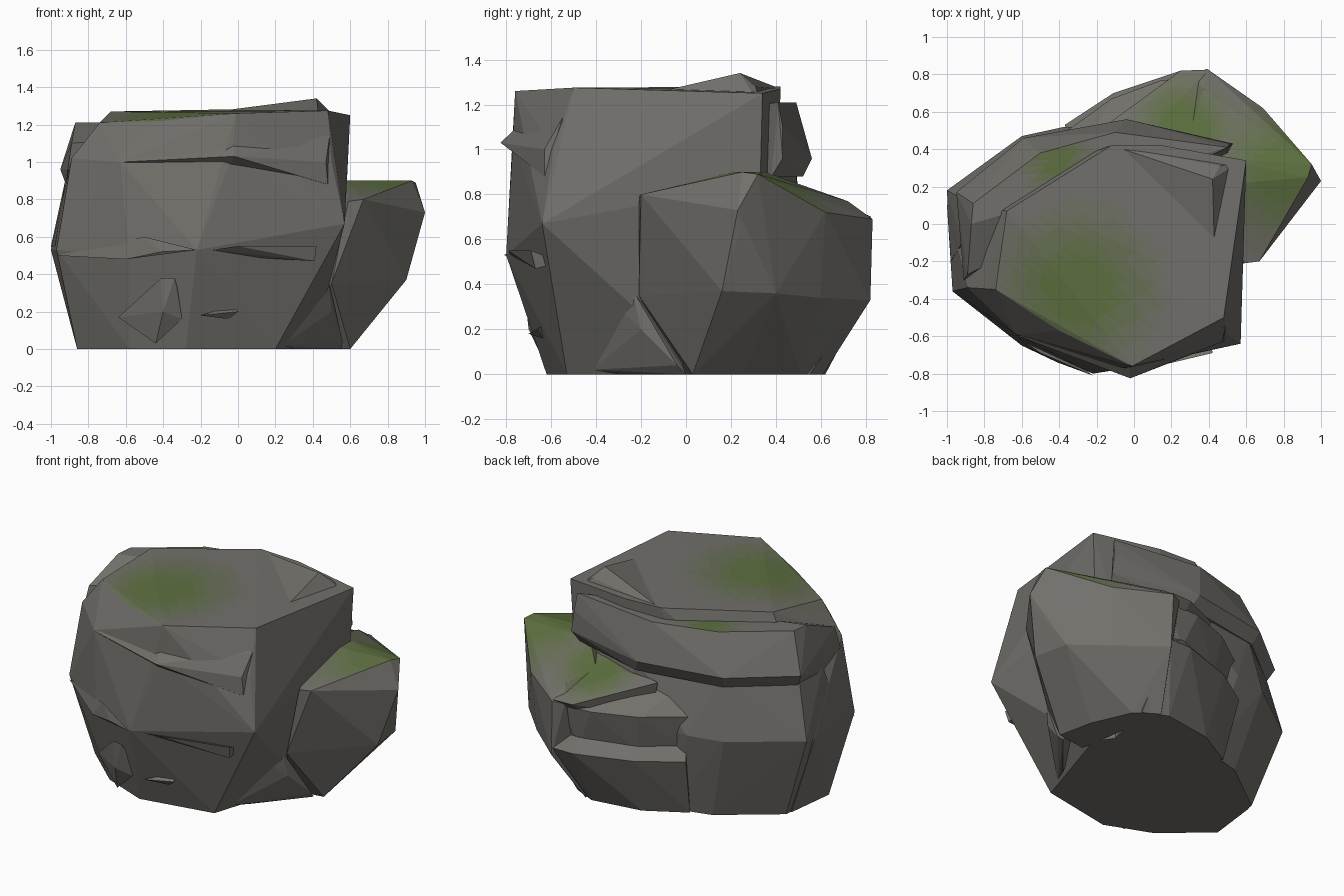
import bpy, bmesh
from mathutils import Vector

# Stone-to-moss colour steps
STONE, MOSS = Vector((0.17, 0.162, 0.147)), Vector((0.11, 0.16, 0.05))
MATS = []
for i in range(6):
    m = bpy.data.materials.new("stone" if i == 0 else f"moss_{i}")
    m.diffuse_color = (*STONE.lerp(MOSS, i / 5), 1)
    MATS.append(m)


def rock(name, points, moss=()):
    """Faceted convex stone; moss is a list of (x, y, radius) patches on top."""
    bm = bmesh.new()
    for p in points:
        bm.verts.new(p)
    res = bmesh.ops.convex_hull(bm, input=bm.verts[:])
    junk = {g for g in res["geom_interior"] + res["geom_unused"]
            if isinstance(g, bmesh.types.BMVert)}
    bmesh.ops.delete(bm, geom=list(junk), context="VERTS")
    bm.normal_update()
    if moss:
        edges = {e for f in bm.faces if f.normal.z > 0.55 for e in f.edges}
        bmesh.ops.subdivide_edges(bm, edges=list(edges), cuts=9, use_grid_fill=True)
        bm.normal_update()
        for f in bm.faces:
            c = f.calc_center_median()
            if f.normal.z > 0.55:
                k = max(1 - (c.xy - Vector((x, y))).length / r for x, y, r in moss)
                f.material_index = round(5 * min(1, max(0, k * 1.4)))
    bmesh.ops.recalc_face_normals(bm, faces=bm.faces[:])
    me = bpy.data.meshes.new(name)
    bm.to_mesh(me)
    bm.free()
    for m in MATS:
        me.materials.append(m)
    ob = bpy.data.objects.new(name, me)
    bpy.context.collection.objects.link(ob)
    return ob


def layer(name, rings, moss=()):
    """Stone made from outlines stacked at given heights: (z, [(x, y), ...])."""
    return rock(name, [(x, y, z) for z, pts in rings for x, y in pts], moss)


# Big front boulder
rock("main_boulder", [
    (-0.86, -0.25, 0), (-0.58, -0.5, 0), (-0.28, -0.62, 0), (0.2, -0.53, 0),
    (0.4, 0.1, 0), (0.2, 0.4, 0), (-0.4, 0.35, 0), (-0.82, 0.08, 0),
    (-1.0, 0.1, 0.53), (-0.97, -0.36, 0.53), (-0.58, -0.64, 0.49), (-0.22, -0.8, 0.53),
    (0.57, -0.64, 0.67), (0.58, 0.33, 0.85),
    (-0.89, -0.34, 1.02), (-0.63, -0.59, 1.0), (-0.03, -0.77, 1.03), (0.5, -0.59, 1.0),
    (-0.74, -0.35, 1.21), (-0.4, -0.57, 1.22), (-0.01, -0.76, 1.26), (0.48, -0.5, 1.275),
    (0.6, 0.34, 1.25), (0.15, 0.42, 1.27), (-0.12, 0.42, 1.28), (-0.68, 0.07, 1.27)],
    moss=[(-0.3, -0.35, 0.52)])

# Crest along the back right rim of the top
rock("top_crest", [(-0.12, 0.42, 1.27), (0.42, 0.24, 1.34), (0.46, 0.31, 1.28),
                   (0.56, 0.33, 1.2), (0.43, -0.15, 1.25), (0.1, 0.25, 1.25),
                   (0.3, 0.38, 1.2)])

# Stacked slabs on the back
layer("back_upper_slab", [
    (1.21, [(-0.87, 0.0), (-0.86, 0.11), (-0.5, 0.38), (-0.1, 0.49), (0.5, 0.41)]),
    (1.1, [(-0.89, -0.27), (-0.9, 0.13), (-0.52, 0.41), (-0.08, 0.51), (0.51, 0.43)]),
    (0.96, [(-0.91, -0.3), (-0.95, 0.17), (-0.59, 0.46), (-0.04, 0.56), (0.53, 0.43)]),
    (0.88, [(-0.92, -0.1), (-0.91, 0.14), (-0.56, 0.42), (0.0, 0.52), (0.5, 0.38)])],
    moss=[(-0.4, 0.33, 0.22)])
layer("back_lower_slab", [
    (0.92, [(-0.92, -0.1), (-0.91, 0.13), (-0.54, 0.41), (0.0, 0.49), (0.4, 0.35)]),
    (0.55, [(-0.98, -0.2), (-1.0, 0.18), (-0.6, 0.47), (-0.37, 0.52), (0.2, 0.5)]),
    (0.0, [(-0.83, -0.1), (-0.81, 0.12), (-0.46, 0.38), (-0.2, 0.45), (0.3, 0.4)])])
layer("back_shelf_top", [
    (0.84, [(-0.16, 0.52), (0.1, 0.5), (0.5, 0.3)]),
    (0.7, [(0.25, 0.82), (0.39, 0.825), (0.6, 0.65)]),
    (0.6, [(-0.1, 0.5), (0.25, 0.72), (0.5, 0.65)])],
    moss=[(0.25, 0.55, 0.3)])
layer("back_shelf_upper", [
    (0.78, [(-0.25, 0.45), (0.0, 0.57), (0.3, 0.6), (0.5, 0.2)]),
    (0.66, [(-0.4, 0.47), (-0.12, 0.67), (0.15, 0.77), (0.39, 0.78)]),
    (0.42, [(-0.34, 0.46), (-0.09, 0.63), (0.25, 0.74), (0.5, 0.7)])])
layer("back_shelf_lower", [
    (0.46, [(-0.33, 0.47), (-0.08, 0.63), (0.25, 0.75), (0.45, 0.7)]),
    (0.38, [(-0.37, 0.53), (-0.11, 0.7), (0.25, 0.82), (0.4, 0.82)]),
    (0.0, [(-0.33, 0.43), (-0.08, 0.57), (0.25, 0.62), (0.4, 0.55), (0.3, 0.1)])])

# Smaller boulder on the right
rock("side_boulder", [
    (0.59, -0.21, 0.79), (0.67, -0.2, 0.8), (0.5, -0.21, 0.35), (0.6, 0.03, 0),
    (0.4, 0.0, 0), (0.3, 0.61, 0), (0.44, 0.51, 0), (0.55, 0.26, 0),
    (0.9, 0.16, 0.37), (0.86, 0.4, 0.36), (0.97, 0.24, 0.63), (1.0, 0.23, 0.73),
    (0.95, 0.32, 0.89), (0.58, 0.22, 0.9), (0.93, 0.25, 0.9), (0.45, 0.35, 0.9),
    (0.69, 0.62, 0.72), (0.39, 0.83, 0.69), (0.32, 0.8, 0.68), (0.4, 0.82, 0.33),
    (0.66, 0.6, 0.34), (0.37, 0.72, 0.77), (0.3, 0.5, 0.8)],
    moss=[(0.82, 0.28, 0.5), (0.3, 0.5, 0.3)])

# Ledges and chips on the front face
rock("front_brow", [(-0.62, -0.6, 1.0), (-0.02, -0.825, 1.03), (-0.04, -0.76, 0.98),
                    (0.48, -0.63, 0.88), (0.47, -0.63, 1.0), (0.49, -0.55, 1.14),
                    (0.45, -0.5, 0.88), (-0.03, -0.7, 1.15)])
rock("front_ledge", [(-0.14, -0.78, 0.53), (0.42, -0.69, 0.55), (0.41, -0.67, 0.47),
                     (0.4, -0.55, 0.5), (-0.1, -0.72, 0.5), (0.0, -0.79, 0.55)])
rock("front_left_ledge", [(-0.97, -0.36, 0.5), (-0.5, -0.69, 0.6), (-0.41, -0.74, 0.52),
                          (-0.6, -0.65, 0.48), (-0.5, -0.6, 0.5), (-0.22, -0.81, 0.53)])
rock("front_lump", [(-0.64, -0.53, 0.17), (-0.44, -0.62, 0.03), (-0.3, -0.66, 0.16),
                    (-0.4, -0.7, 0.2), (-0.41, -0.71, 0.38), (-0.34, -0.72, 0.38),
                    (-0.28, -0.64, 0.2), (-0.45, -0.5, 0.2)])
rock("front_chip", [(-0.2, -0.7, 0.18), (0.0, -0.66, 0.2), (-0.03, -0.62, 0.23),
                    (-0.05, -0.64, 0.16), (-0.1, -0.6, 0.18)])

# Small stone wedged between the boulders
rock("gap_stone", [(0.24, -0.42, 0.02), (0.33, -0.36, 0.19), (0.4, -0.33, 0.33),
                   (0.48, -0.24, 0.38), (0.5, -0.2, 0.2), (0.56, -0.04, 0.04),
                   (0.55, 0.0, 0.0), (0.3, -0.3, 0.0), (0.3, -0.1, 0.3)])
